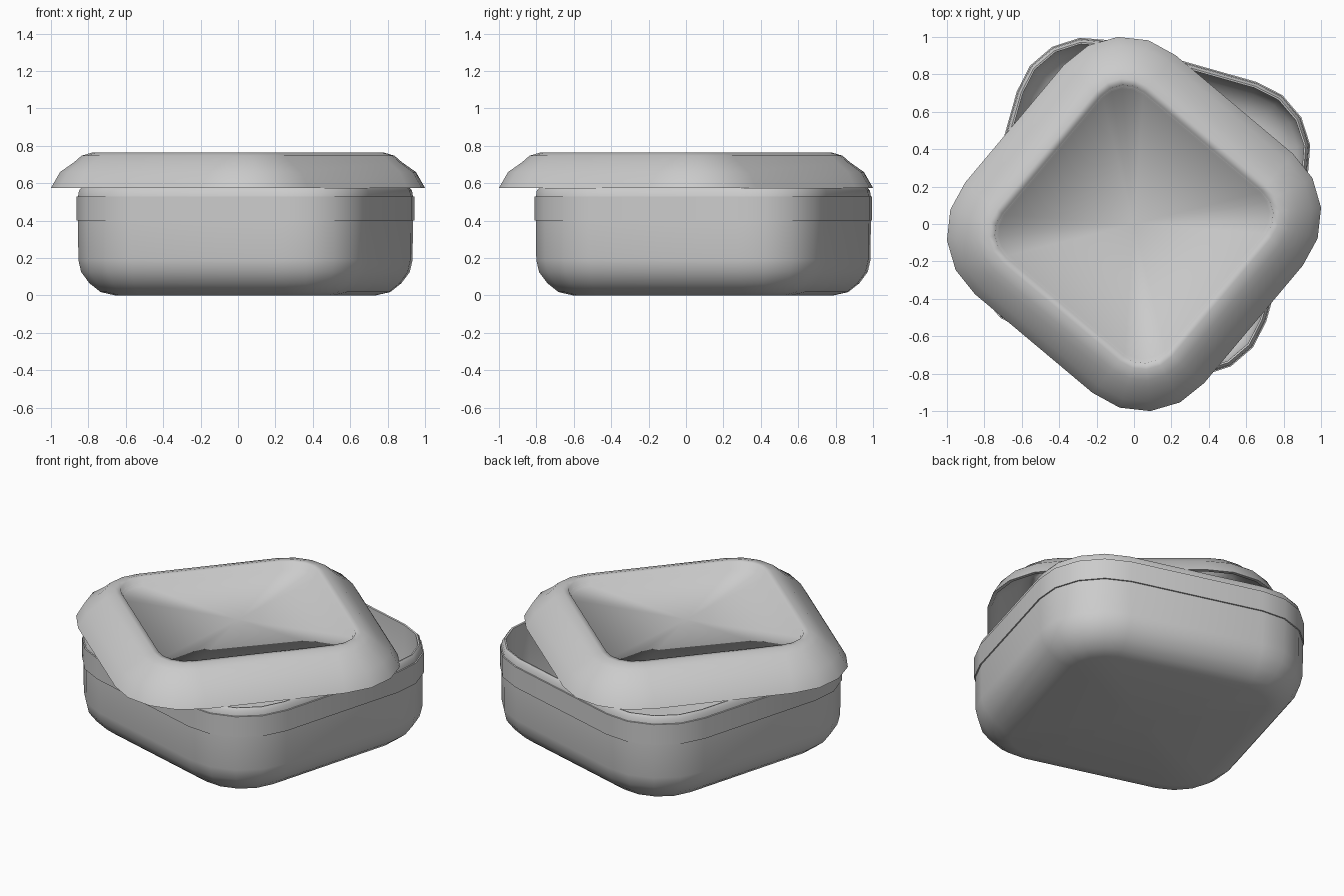
import bpy, bmesh, math

if "Cube" in bpy.data.objects:
    bpy.data.objects.remove(bpy.data.objects["Cube"])

CORNER = 0.41   # distance of each rounded-corner centre from the axis
SEGS = 4        # segments per rounded corner


def rounded_ring(bm, r, z):
    """One rounded-square loop of vertices with corner radius r."""
    verts = []
    for q in range(4):
        mid = math.radians(45 + 90 * q)
        cx = CORNER * math.sqrt(2) * math.cos(mid)
        cy = CORNER * math.sqrt(2) * math.sin(mid)
        for i in range(SEGS + 1):
            a = math.radians(90 * q + 90 * i / SEGS)
            verts.append(bm.verts.new((cx + r * math.cos(a), cy + r * math.sin(a), z)))
    return verts


def cap(bm, ring, z):
    """Fan of triangles from a ring to a centre point."""
    c = bm.verts.new((0, 0, z))
    for i in range(len(ring)):
        bm.faces.new((ring[i], ring[(i + 1) % len(ring)], c))


def loft(name, profile, z_start, z_end, location, angle, smooth):
    bm = bmesh.new()
    rings = [rounded_ring(bm, r, z) for r, z in profile]
    n = len(rings[0])
    for a, b in zip(rings, rings[1:]):
        for i in range(n):
            j = (i + 1) % n
            bm.faces.new((a[i], a[j], b[j], b[i]))
    cap(bm, rings[0], z_start)
    cap(bm, rings[-1], z_end)
    bmesh.ops.recalc_face_normals(bm, faces=bm.faces)
    me = bpy.data.meshes.new(name)
    bm.to_mesh(me)
    bm.free()
    ob = bpy.data.objects.new(name, me)
    bpy.context.collection.objects.link(ob)
    ob.location = location
    ob.rotation_euler.z = math.radians(angle)
    bpy.ops.object.select_all(action='DESELECT')
    ob.select_set(True)
    bpy.context.view_layer.objects.active = ob
    bpy.ops.object.shade_smooth_by_angle(angle=math.radians(smooth))
    return ob


# Container: outside from the bottom up, faint raised band, soft rim, then the inside
loft("container",
     [(0.19, 0.0), (0.27, 0.018), (0.33, 0.065), (0.375, 0.125), (0.39, 0.19),
      (0.392, 0.40), (0.399, 0.401), (0.399, 0.529), (0.392, 0.53), (0.387, 0.56),
      (0.375, 0.575), (0.365, 0.573), (0.362, 0.19), (0.33, 0.11), (0.26, 0.045),
      (0.19, 0.025)],
     0.0, 0.025, (0.04, 0.093, 0), -15.8, 50)

# Lid: hollow underside, lower edge, sloping outside, rim, then the dished top
loft("lid",
     [(0.14, 0.69), (0.155, 0.735), (0.19, 0.74), (0.24, 0.72), (0.28, 0.69),
      (0.355, 0.64), (0.402, 0.575), (0.424, 0.575), (0.375, 0.66), (0.30, 0.712),
      (0.26, 0.747), (0.20, 0.765), (0.168, 0.764), (0.155, 0.717)],
     0.69, 0.712, (0, 0, 0), -40, 85)
